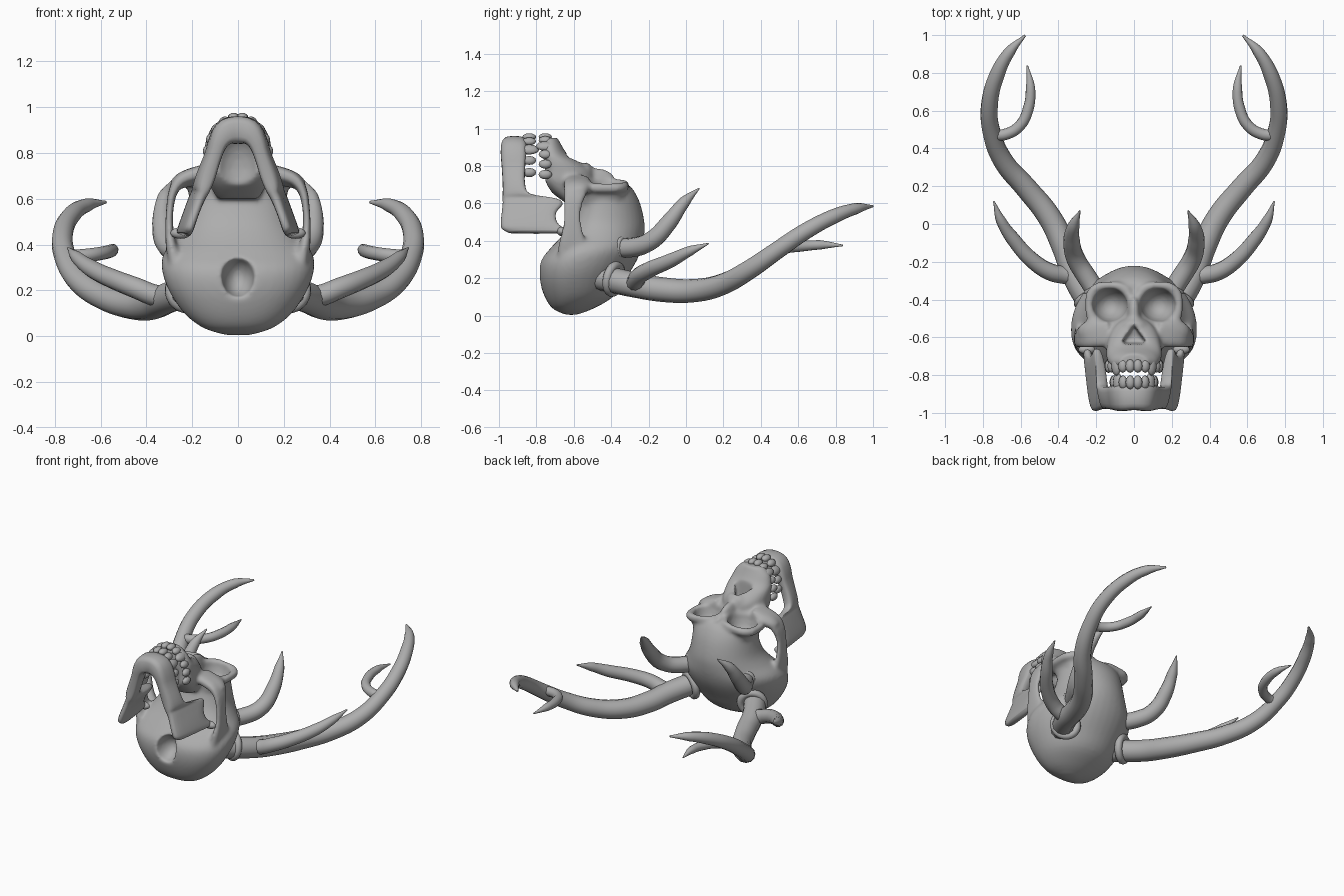
import bpy, bmesh, math
from mathutils import Vector, Matrix

if "Cube" in bpy.data.objects:
    bpy.data.objects.remove(bpy.data.objects["Cube"])

bone = bpy.data.materials.new("bone_grey")
bone.diffuse_color = (0.42, 0.42, 0.42, 1)
bone.use_nodes = True
bone.node_tree.nodes["Principled BSDF"].inputs["Base Color"].default_value = bone.diffuse_color


def finish(name, bm):
    bmesh.ops.recalc_face_normals(bm, faces=bm.faces)
    me = bpy.data.meshes.new(name)
    bm.to_mesh(me)
    bm.free()
    me.materials.append(bone)
    me.shade_smooth()
    ob = bpy.data.objects.new(name, me)
    bpy.context.collection.objects.link(ob)
    return ob


def bake(ob):
    bpy.ops.object.select_all(action='DESELECT')
    ob.select_set(True)
    bpy.context.view_layer.objects.active = ob
    bpy.ops.object.convert(target='MESH')
    return bpy.context.view_layer.objects.active


def loft(bm, rings):
    vs = [[bm.verts.new(p) for p in r] for r in rings]
    n = len(vs[0])
    for a, b in zip(vs, vs[1:]):
        for i in range(n):
            bm.faces.new((a[i], a[(i + 1) % n], b[(i + 1) % n], b[i]))
    bm.faces.new(vs[0][::-1])
    bm.faces.new(vs[-1])


def spline(rows, n=4):
    """smooth in-between rows"""
    out = []
    for i in range(len(rows) - 1):
        a, b, c, d = (rows[max(0, min(len(rows) - 1, i + k))] for k in (-1, 0, 1, 2))
        for j in range(n):
            t = j / n
            out.append([q + 0.5 * t * (r - p + t * (2 * p - 5 * q + 4 * r - s + t * (3 * (q - r) + s - p)))
                        for p, q, r, s in zip(a, b, c, d)])
    return out + [list(rows[-1])]


def oval(n, e):
    for i in range(n):
        a = 2 * math.pi * i / n
        c, s = math.cos(a), math.sin(a)
        yield (math.copysign(abs(c) ** (2 / e), c), math.copysign(abs(s) ** (2 / e), s))


def slices(bm, rows, e=2.2, e_up=None, mid=0.5):
    """rows of z, y low, y high, half width; the widest point lies at mid"""
    rings = []
    for z, y0, y1, w in spline(rows):
        yc = y0 + (y1 - y0) * mid
        low = [(w * c, yc + (yc - y0) * s, z) for c, s in oval(40, e)][20:]
        top = [(w * c, yc + (y1 - yc) * s, z) for c, s in oval(40, e_up or e)][:20]
        rings.append(top + low)
    loft(bm, rings)


def band(bm, rows, e=2.8, lean=0.0):
    """rows of x, z, y low, y high, thickness: a blade swept in the xz plane"""
    rows = spline(rows, 3)
    rings = []
    for i, (x, z, y0, y1, t) in enumerate(rows):
        p, q = rows[max(i - 1, 0)], rows[min(i + 1, len(rows) - 1)]
        d = Vector((q[0] - p[0], q[1] - p[1])).normalized()
        k = lean * max(-1, min(1, x / 0.2))
        rings.append([(x + k * s + d.y * t / 2 * c, (y0 + y1) / 2 + (y1 - y0) / 2 * s, z - d.x * t / 2 * c)
                      for c, s in oval(20, e)])
    loft(bm, rings)


def ball(bm, loc, size, rot=0.0, seg=20):
    m = Matrix.Translation(loc) @ Matrix.Rotation(rot, 4, 'Y') @ Matrix.Diagonal((*size, 1))
    bmesh.ops.create_uvsphere(bm, u_segments=seg, v_segments=seg // 2, radius=1, matrix=m)


# skull: braincase, face block, muzzle, brows, cheeks and cheek arches
bm = bmesh.new()
slices(bm, [(0.004, -0.64, -0.585, 0.05), (0.035, -0.71, -0.5, 0.15), (0.1, -0.755, -0.39, 0.235),
            (0.2, -0.785, -0.32, 0.302), (0.29, -0.78, -0.265, 0.332), (0.36, -0.725, -0.237, 0.325),
            (0.43, -0.66, -0.223, 0.27), (0.5, -0.61, -0.222, 0.232), (0.6, -0.57, -0.245, 0.215),
            (0.67, -0.56, -0.28, 0.215), (0.705, -0.54, -0.315, 0.19)], 2.3, 2.0, 0.4)
slices(bm, [(0.46, -0.55, -0.33, 0.17), (0.58, -0.56, -0.315, 0.195), (0.65, -0.56, -0.313, 0.225),
            (0.7, -0.56, -0.315, 0.24)], 3.5)
slices(bm, [(0.6, -0.64, -0.5, 0.09), (0.66, -0.72, -0.49, 0.125), (0.72, -0.765, -0.49, 0.145),
            (0.77, -0.765, -0.5, 0.147), (0.82, -0.765, -0.56, 0.147), (0.86, -0.765, -0.63, 0.14),
            (0.91, -0.765, -0.665, 0.118), (0.95, -0.755, -0.685, 0.075)], 2.6, 2.0, 0.35)
ball(bm, (0, -0.49, 0.73), (0.035, 0.11, 0.06))
ball(bm, (0, -0.545, 0.765), (0.075, 0.05, 0.058))
for s in (-1, 1):
    # eye socket rim
    for c, t in oval(36, 2.8):
        ball(bm, (s * (0.13 + 0.107 * c), -0.428 + 0.103 * t, 0.694 - 0.012 * c), (0.026, 0.024, 0.028), seg=12)
    ball(bm, (s * 0.2, -0.57, 0.695), (0.1, 0.07, 0.04), s * 0.3)
    band(bm, [(s * 0.13, 0.72, -0.65, -0.51, 0.07), (s * 0.235, 0.69, -0.655, -0.51, 0.06),
              (s * 0.28, 0.64, -0.655, -0.535, 0.042), (s * 0.297, 0.56, -0.655, -0.56, 0.032),
              (s * 0.3, 0.47, -0.66, -0.555, 0.035), (s * 0.29, 0.39, -0.68, -0.53, 0.05),
              (s * 0.27, 0.31, -0.69, -0.5, 0.07)])
skull = finish("skull", bm)

# openings: eye sockets, nose, spinal opening, hollow palate
bm = bmesh.new()
for s in (-1, 1):
    ball(bm, (s * 0.129, -0.428, 0.73), (0.096, 0.09, 0.14))
bmesh.ops.create_cone(bm, cap_ends=True, segments=3, radius1=0.06, radius2=0.095, depth=0.2,
                      matrix=Matrix.Translation((0, -0.6, 0.83)) @ Matrix.Diagonal((1.1, 0.9, 1, 1)))
ball(bm, (0, -0.8, 0.26), (0.073, 0.13, 0.092))
ball(bm, (0, -0.8, 0.73), (0.1, 0.085, 0.15))
cutter = finish("opening_cutter", bm)
cutter.hide_render = True


def remesh(ob):
    m = ob.modifiers.new("remesh", 'REMESH')
    m.mode = 'VOXEL'
    m.voxel_size = 0.01
    m.use_smooth_shade = True


remesh(skull)
cut = skull.modifiers.new("openings", 'BOOLEAN')
cut.operation = 'DIFFERENCE'
cut.solver = 'EXACT'
cut.object = cutter
remesh(skull)
sm = skull.modifiers.new("soften", 'SMOOTH')
sm.factor = 0.5
sm.iterations = 9
bake(skull)
bpy.data.objects.remove(cutter)

# lower jaw: U-shaped blade with a tall rear branch
half = [(0.05, 0.89, -0.99, -0.85, 0.115), (0.085, 0.85, -0.99, -0.855, 0.085),
        (0.108, 0.79, -0.985, -0.86, 0.07), (0.14, 0.7, -0.98, -0.86, 0.075),
        (0.16, 0.645, -0.98, -0.83, 0.067), (0.17, 0.62, -0.98, -0.69, 0.058),
        (0.182, 0.595, -0.98, -0.66, 0.055), (0.2, 0.55, -0.985, -0.695, 0.05),
        (0.218, 0.5, -0.99, -0.69, 0.05), (0.23, 0.465, -0.985, -0.655, 0.05),
        (0.238, 0.445, -0.95, -0.65, 0.04)]
bm = bmesh.new()
band(bm, [(-x, *r) for x, *r in half[::-1]] + [(0, 0.9, -0.985, -0.85, 0.12)] + half, 3.2, 0.018)
for s in (-1, 1):
    ball(bm, (s * 0.25, -0.665, 0.45), (0.045, 0.025, 0.025))
bake(finish("lower_jaw", bm))


# teeth: two rows along the arch, larger at the canines
def teeth(name, y, rx, rz, z0, count, length, canine):
    bm = bmesh.new()
    for i in range(count):
        a = math.radians(-95 + 190 * i / (count - 1))
        k = min(i, count - 1 - i)
        big = 1.45 if k == canine else 1.0
        ball(bm, (rx * math.sin(a), y, z0 + rz * math.cos(a)),
             (0.025 * big ** 0.5, length * big, 0.02), a, 12)
    finish(name, bm)


teeth("upper_teeth", -0.752, 0.137, 0.187, 0.77, 12, 0.036, 3)
teeth("lower_teeth", -0.838, 0.11, 0.178, 0.78, 10, 0.037, 2)


# antlers: tapered curves, mirrored
def antler(name, pts, radii):
    cu = bpy.data.curves.new(name, 'CURVE')
    cu.dimensions = '3D'
    cu.bevel_depth = 1.0
    cu.bevel_resolution = 4
    cu.resolution_u = 6
    cu.use_fill_caps = True
    sp = cu.splines.new('BEZIER')
    sp.bezier_points.add(len(pts) - 1)
    for b, p, r in zip(sp.bezier_points, pts, radii):
        b.co, b.radius = p, r
        b.handle_left_type = b.handle_right_type = 'AUTO'
    cu.materials.append(bone)
    ob = bpy.data.objects.new(name, cu)
    bpy.context.collection.objects.link(ob)
    ob = bake(ob)
    ob.data.shade_smooth()
    ob.modifiers.new("mirror", 'MIRROR')
    bake(ob)


antler("antler_beam",
       [(0.19, -0.48, 0.21), (0.31, -0.28, 0.165), (0.37, -0.12, 0.138), (0.45, 0.04, 0.133),
        (0.57, 0.19, 0.165), (0.69, 0.33, 0.24), (0.755, 0.49, 0.35), (0.765, 0.63, 0.445),
        (0.725, 0.79, 0.53), (0.66, 0.91, 0.572), (0.577, 0.998, 0.585)],
       [0.07, 0.068, 0.066, 0.062, 0.058, 0.053, 0.048, 0.045, 0.04, 0.03, 0.006])
antler("antler_side_tine",
       [(0.3, -0.28, 0.168), (0.37, -0.27, 0.18), (0.44, -0.255, 0.208), (0.53, -0.2, 0.243),
        (0.64, -0.08, 0.295), (0.705, 0.02, 0.345), (0.742, 0.12, 0.385)],
       [0.045, 0.047, 0.046, 0.043, 0.038, 0.027, 0.004])
antler("antler_top_tine",
       [(0.745, 0.47, 0.345), (0.68, 0.475, 0.35), (0.605, 0.52, 0.36), (0.56, 0.61, 0.37),
        (0.548, 0.72, 0.378), (0.565, 0.84, 0.375)],
       [0.03, 0.03, 0.029, 0.029, 0.025, 0.004])
antler("antler_brow_tine",
       [(0.15, -0.43, 0.37), (0.25, -0.28, 0.365), (0.31, -0.18, 0.405), (0.33, -0.09, 0.5),
        (0.32, -0.01, 0.605), (0.286, 0.07, 0.68)],
       [0.052, 0.052, 0.05, 0.045, 0.032, 0.004])

# rings around the antler roots
for name, loc, axis, r, t in (("beam_root_ring", (0.232, -0.385, 0.195), (0.5, 0.85, -0.18), 0.073, 0.024),
                              ("brow_root_ring", (0.21, -0.34, 0.365), (0.5, 0.85, 0), 0.048, 0.015)):
    for s in (-1, 1):
        q = Vector((s * axis[0], axis[1], axis[2])).to_track_quat('Z', 'Y')
        bpy.ops.mesh.primitive_torus_add(location=(s * loc[0], loc[1], loc[2]), rotation=q.to_euler(),
                                         major_radius=r, minor_radius=t, major_segments=28, minor_segments=10)
        ring = bpy.context.object
        ring.name = name
        ring.data.materials.append(bone)
        ring.data.shade_smooth()
